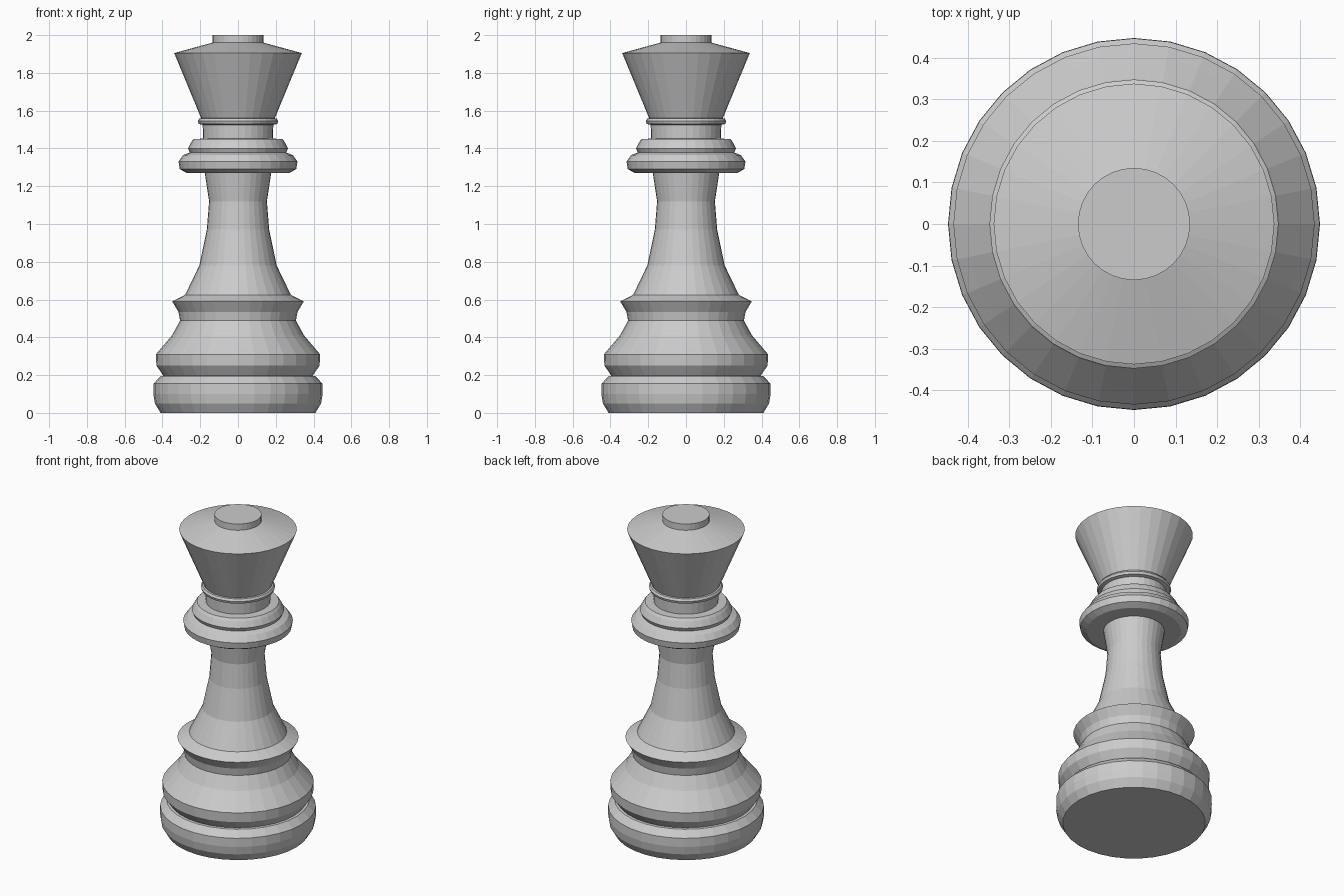
import bpy, bmesh, math

if "Cube" in bpy.data.objects:
    bpy.data.objects.remove(bpy.data.objects["Cube"])

SIDES = 32

grey = bpy.data.materials.new("plain_grey")
grey.diffuse_color = (0.6, 0.6, 0.6, 1.0)
grey.use_nodes = True
grey.node_tree.nodes["Principled BSDF"].inputs["Base Color"].default_value = grey.diffuse_color


def lathe(name, profile, cap_bottom=False, cap_top=False):
    """Turn a (radius, height) profile, listed bottom to top, around z."""
    bm = bmesh.new()
    rings = []
    for r, z in profile:
        rings.append([bm.verts.new((r * math.cos(2 * math.pi * i / SIDES),
                                    r * math.sin(2 * math.pi * i / SIDES), z))
                      for i in range(SIDES)])
    for lo, hi in zip(rings, rings[1:]):
        for i in range(SIDES):
            j = (i + 1) % SIDES
            bm.faces.new((lo[i], lo[j], hi[j], hi[i]))
    if cap_bottom:
        bm.faces.new(rings[0][::-1])
    if cap_top:
        bm.faces.new(rings[-1])
    mesh = bpy.data.meshes.new(name)
    bm.to_mesh(mesh)
    bm.free()
    mesh.materials.append(grey)
    obj = bpy.data.objects.new(name, mesh)
    bpy.context.collection.objects.link(obj)
    return obj


# Foot disc
lathe("foot", [(0.41, 0), (0.44, 0.05), (0.448, 0.10), (0.447, 0.155),
               (0.41, 0.195), (0.395, 0.197)], cap_bottom=True)

# Domed base above the groove
lathe("base_dome", [(0.395, 0.197), (0.432, 0.25), (0.435, 0.31),
                    (0.405, 0.345), (0.35, 0.41), (0.307, 0.488)])

# Flared ring at the bottom of the stem
lathe("lower_ring", [(0.307, 0.488), (0.315, 0.535), (0.348, 0.59),
                     (0.28, 0.625)])

# Waisted stem
lathe("stem", [(0.28, 0.625), (0.205, 0.78), (0.165, 0.97), (0.153, 1.12),
               (0.176, 1.27)])

# Wide rounded collar
lathe("collar", [(0.176, 1.27), (0.27, 1.27), (0.308, 1.29), (0.315, 1.33),
                 (0.29, 1.365), (0.255, 1.378)])

# Smaller collar on top
lathe("upper_collar", [(0.255, 1.378), (0.265, 1.40), (0.247, 1.435),
                       (0.235, 1.45), (0.185, 1.452)])

# Neck with a thin bead
lathe("neck", [(0.185, 1.452), (0.187, 1.525), (0.208, 1.53), (0.213, 1.545),
               (0.205, 1.558), (0.195, 1.56)])

# Flared crown with a shallow cone top
lathe("crown", [(0.195, 1.56), (0.338, 1.905), (0.135, 1.96)])

# Round button on the top
lathe("top_button", [(0.135, 1.96), (0.135, 2.0)], cap_top=True)
